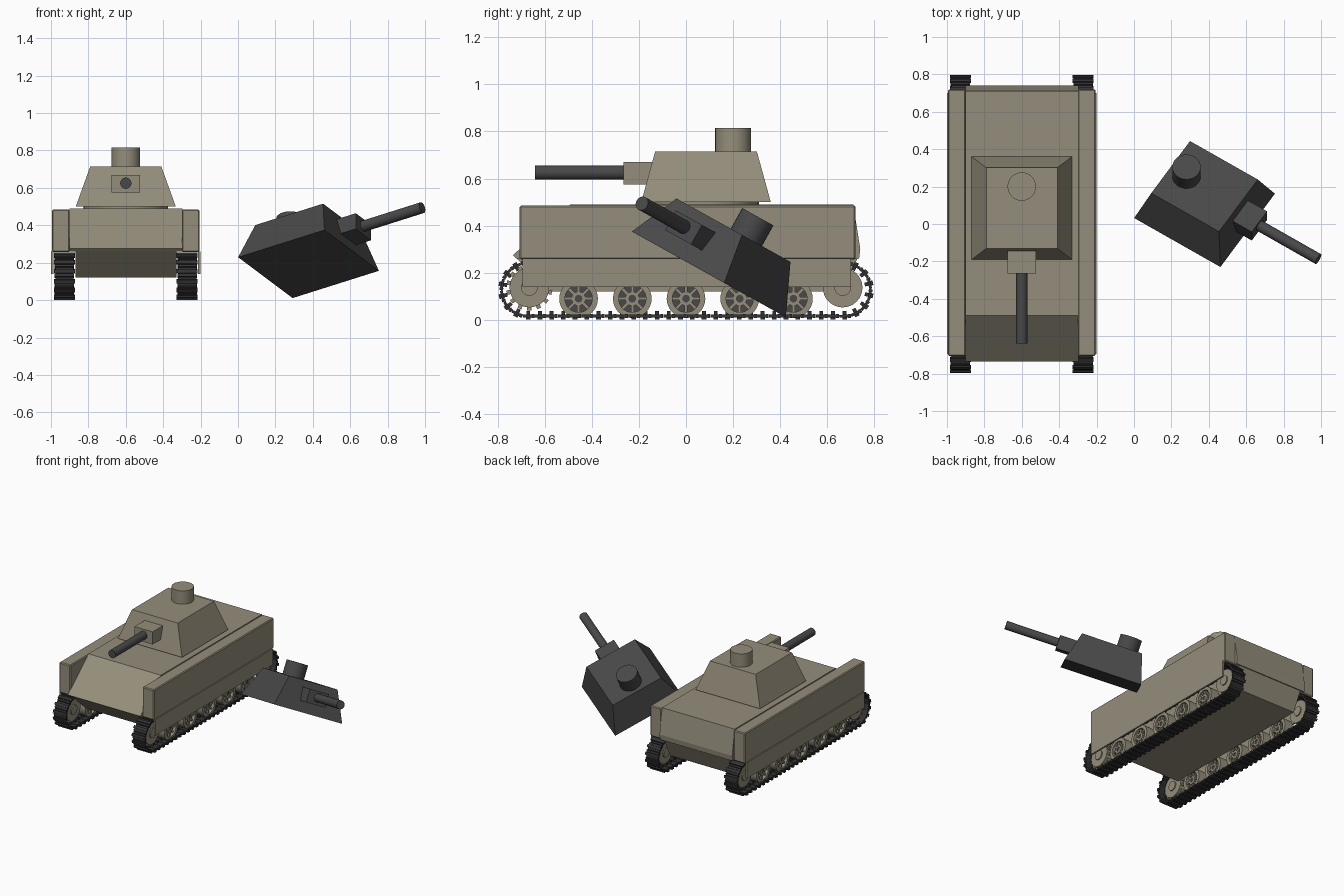
import bpy
import bmesh
from math import pi, sin, cos, radians
from mathutils import Matrix, Vector

cube = bpy.data.objects.get("Cube")
if cube:
    bpy.data.objects.remove(cube, do_unlink=True)

CX = -0.6  # centre line of the vehicle


def material(name, rgb):
    m = bpy.data.materials.new(name)
    m.use_nodes = True
    m.diffuse_color = (*rgb, 1)
    bsdf = next(n for n in m.node_tree.nodes if n.type == "BSDF_PRINCIPLED")
    bsdf.inputs["Base Color"].default_value = (*rgb, 1)
    bsdf.inputs["Roughness"].default_value = 0.7
    return m


TAN = material("khaki_paint", (0.30, 0.27, 0.20))
GREY = material("dark_grey", (0.065, 0.065, 0.067))
BLACK = material("track_black", (0.033, 0.033, 0.036))


def finish(name, bm, mat, matrix=None, smooth=False, bevel=0):
    bmesh.ops.recalc_face_normals(bm, faces=bm.faces)
    mesh = bpy.data.meshes.new(name)
    bm.to_mesh(mesh)
    bm.free()
    mesh.materials.append(mat)
    ob = bpy.data.objects.new(name, mesh)
    bpy.context.collection.objects.link(ob)
    if matrix:
        ob.matrix_world = matrix
    if bevel:
        mod = ob.modifiers.new("bevel", "BEVEL")
        mod.width, mod.segments = bevel, 1
    if smooth:
        bpy.ops.object.select_all(action="DESELECT")
        ob.select_set(True)
        bpy.context.view_layer.objects.active = ob
        bpy.ops.object.shade_smooth_by_angle(angle=radians(35))
    return ob


def add_box(bm, centre, size, matrix=Matrix()):
    m = matrix @ Matrix.Translation(centre) @ Matrix.Diagonal((*size, 1))
    return bmesh.ops.create_cube(bm, size=1, matrix=m)["verts"]


def add_cylinder(bm, centre, radius, depth, axis="Z", segments=32):
    turn = {"X": Matrix.Rotation(pi / 2, 4, "Y"),
            "Y": Matrix.Rotation(pi / 2, 4, "X"), "Z": Matrix()}[axis]
    bmesh.ops.create_cone(bm, cap_ends=True, segments=segments, radius1=radius, radius2=radius,
                          depth=depth, matrix=Matrix.Translation(centre) @ turn)


def add_ring(bm, outer, inner, width, segments=32):
    """Rectangular section turned about the x axis."""
    h = width / 2
    vs = [bm.verts.new((x, 0, r)) for x, r in ((-h, inner), (h, inner), (h, outer), (-h, outer))]
    edges = [bm.edges.new((vs[i], vs[(i + 1) % 4])) for i in range(4)]
    bmesh.ops.spin(bm, geom=vs + edges, cent=(0, 0, 0), axis=(1, 0, 0), angle=2 * pi,
                   steps=segments, use_merge=True)
    bmesh.ops.remove_doubles(bm, verts=bm.verts, dist=1e-5)


def prism(name, profile, half_width, mat):
    bm = bmesh.new()
    face = bm.faces.new([bm.verts.new((CX - half_width, y, z)) for y, z in profile])
    out = bmesh.ops.extrude_face_region(bm, geom=[face])["geom"]
    bmesh.ops.translate(bm, vec=(2 * half_width, 0, 0),
                        verts=[v for v in out if isinstance(v, bmesh.types.BMVert)])
    return finish(name, bm, mat)


# Hull: wide upper body and a narrower lower tub
prism("upper_hull", [(-0.735, 0.275), (-0.49, 0.49), (0.71, 0.49), (0.74, 0.30), (0.735, 0.26),
                     (-0.72, 0.26)], 0.302, TAN)
prism("lower_hull", [(-0.735, 0.275), (0.735, 0.275), (0.66, 0.12), (-0.57, 0.12)], 0.27, TAN)


# Turret, built around the centre of its base with the gun along -y
def turret(prefix, matrix, mat):
    bm = bmesh.new()
    for v in add_box(bm, (0, 0, 0.1075), (0.535, 0.55, 0.215)):
        if v.co.z > 0.1:
            v.co.x *= 0.71
            v.co.y *= 0.785
    finish(prefix + "_body", bm, mat, matrix)
    bm = bmesh.new()
    add_cylinder(bm, (0, 0.115, 0.262), 0.076, 0.106)
    finish(prefix + "_cupola", bm, mat, matrix, smooth=True)
    bm = bmesh.new()
    add_box(bm, (0, -0.275, 0.122), (0.15, 0.15, 0.095))
    finish(prefix + "_gun_mount", bm, mat, matrix)
    bm = bmesh.new()
    add_cylinder(bm, (0, -0.525, 0.125), 0.03, 0.4, "Y")
    finish(prefix + "_gun_barrel", bm, GREY, matrix, smooth=True)


turret("turret", Matrix.Translation((CX, 0.085, 0.5)), TAN)
bm = bmesh.new()
add_cylinder(bm, (CX, 0.085, 0.493), 0.225, 0.02)
finish("turret_ring", bm, TAN, smooth=True)

# Spare turret lying tilted beside the vehicle
tilt, yaw = radians(29.1), radians(33)
up = Vector((0, sin(tilt), cos(tilt)))
gun = Vector((cos(yaw), -sin(yaw) * cos(tilt), sin(yaw) * sin(tilt)))
side = (-gun).cross(up)
pose = Matrix((side, -gun, up)).transposed().to_4x4()
pose.translation = (0.377, 0.097, 0.193)
turret("spare_turret", pose, GREY)

# Track path: a stadium followed by equal links
HALF, R, MID = 0.67, 0.112, 0.128
LENGTH = 4 * HALF + 2 * pi * R
LINKS = 68


def track_frame(s):
    """Position and outward angle at distance s along the loop."""
    if s < 2 * HALF:
        return -HALF + s, MID - R, 0
    s -= 2 * HALF
    if s < pi * R:
        a = s / R
        return HALF + R * sin(a), MID - R * cos(a), a
    s -= pi * R
    if s < 2 * HALF:
        return HALF - s, MID + R, pi
    a = pi + (s - 2 * HALF) / R
    return -HALF + R * sin(a), MID - R * cos(a), a


def track(name, x):
    bm = bmesh.new()
    for i in range(LINKS):
        y, z, a = track_frame(i * LENGTH / LINKS)
        m = Matrix.Translation((x, y, z)) @ Matrix.Rotation(a, 4, "X")
        add_box(bm, (0, 0, 0), (0.098, 0.046, 0.012), m)
        add_box(bm, (0, 0, -0.009), (0.112, 0.02, 0.012), m)
        add_box(bm, (0, 0.02, 0), (0.104, 0.012, 0.016), m)
        add_box(bm, (0, 0, 0.012), (0.016, 0.016, 0.018), m)
    finish(name, bm, BLACK)


def spokes(bm, count, inner, outer, thick, width):
    for i in range(count):
        m = Matrix.Rotation(2 * pi * i / count, 4, "X")
        add_box(bm, (0, 0, (inner + outer) / 2), (width, thick, outer - inner), m)


def road_wheel(name, x, y):
    place = Matrix.Translation((x, y, 0.09))
    bm = bmesh.new()
    add_ring(bm, 0.082, 0.058, 0.07)
    add_ring(bm, 0.03, 0.016, 0.06)
    spokes(bm, 8, 0.025, 0.062, 0.013, 0.05)
    finish(name, bm, TAN, place, smooth=True)
    bm = bmesh.new()
    add_cylinder(bm, (0, 0, 0), 0.06, 0.02, "X")
    add_cylinder(bm, (0, 0, 0), 0.017, 0.05, "X", 16)
    finish(name + "_backing", bm, GREY, place, smooth=True)


def end_wheel(name, x, y, radius, teeth):
    bm = bmesh.new()
    add_cylinder(bm, (0, 0, 0), radius, 0.05, "X")
    add_cylinder(bm, (0, 0, 0), 0.035, 0.066, "X")
    if teeth:
        spokes(bm, teeth, radius - 0.01, radius + 0.014, 0.018, 0.03)
    finish(name, bm, TAN, Matrix.Translation((x, y, 0.137)), smooth=True)


# Running gear, side boxes and skirts on both sides
for s, label in ((1, "left"), (-1, "right")):
    x = CX + s * 0.328
    track(label + "_track", x)
    for i in range(5):
        road_wheel(f"{label}_road_wheel_{i + 1}", x, (i - 2) * 0.228)
    end_wheel(label + "_drive_sprocket", x, -0.665, 0.084, 14)
    end_wheel(label + "_idler", x, 0.665, 0.084, 0)
    bm = bmesh.new()
    add_box(bm, (CX + s * 0.347, 0.007, 0.371), (0.094, 1.426, 0.228))
    finish(label + "_side_box", bm, TAN, bevel=0.006)
    bm = bmesh.new()
    add_box(bm, (CX + s * 0.393, 0.003, 0.2), (0.012, 1.394, 0.12))
    finish(label + "_skirt", bm, TAN)
